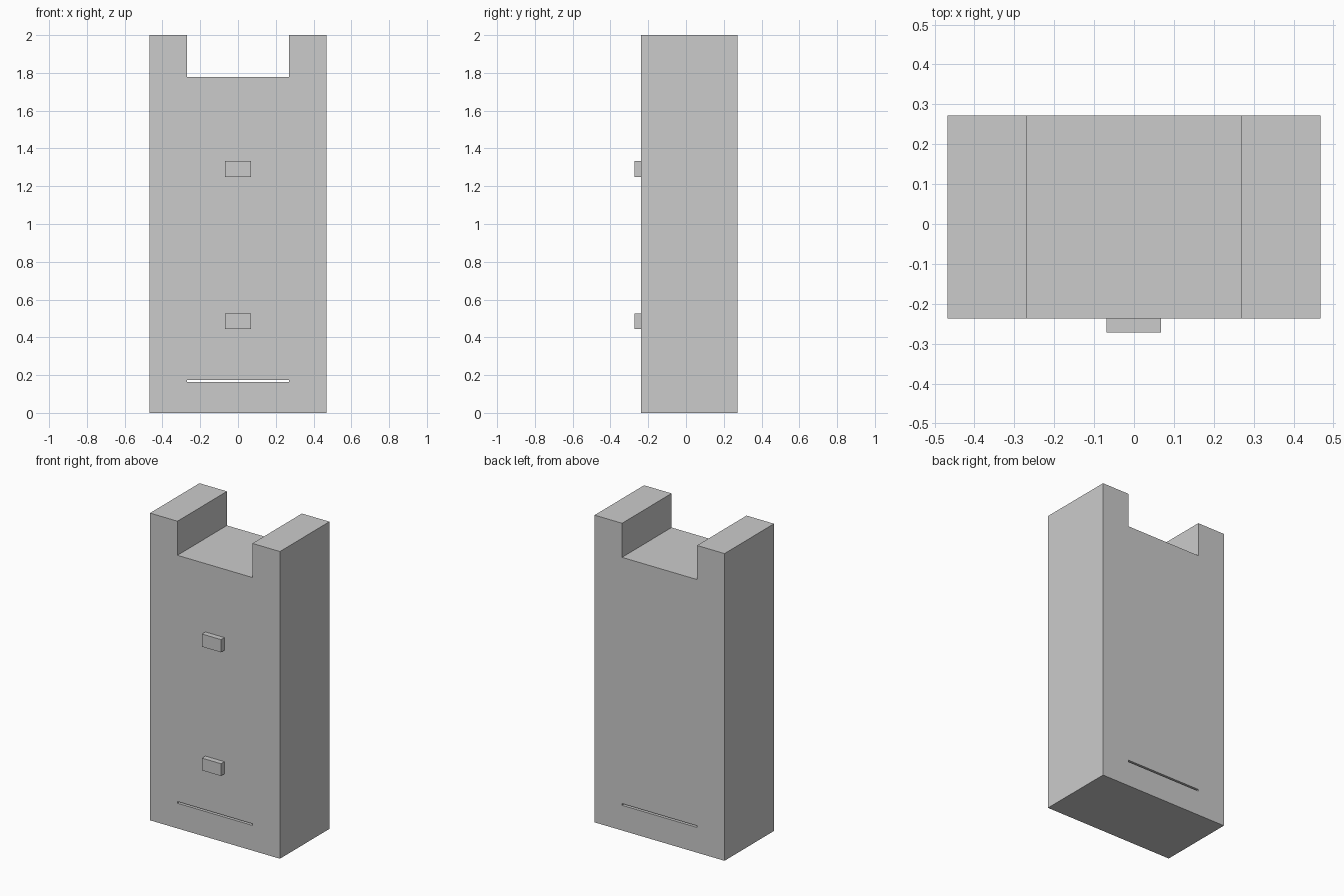
import bpy
import bmesh

if "Cube" in bpy.data.objects:
    bpy.data.objects.remove(bpy.data.objects["Cube"])

HALF_W, FRONT, BACK, HEIGHT = 0.468, -0.237, 0.272, 2.0
NOTCH_W, NOTCH_Z = 0.27, 1.778


def box(name, x0, x1, y0, y1, z0, z1):
    bpy.ops.mesh.primitive_cube_add(
        size=1, location=((x0 + x1) / 2, (y0 + y1) / 2, (z0 + z1) / 2))
    ob = bpy.context.object
    ob.name = name
    ob.scale = (x1 - x0, y1 - y0, z1 - z0)
    bpy.ops.object.transform_apply(location=False, rotation=False, scale=True)
    return ob


# Body: notched front outline, pushed back to full depth
half = [(HALF_W, 0), (HALF_W, HEIGHT), (NOTCH_W, HEIGHT), (NOTCH_W, NOTCH_Z)]
outline = half + [(-x, z) for x, z in reversed(half)]
bm = bmesh.new()
face = bm.faces.new([bm.verts.new((x, FRONT, z)) for x, z in outline])
ext = bmesh.ops.extrude_face_region(bm, geom=[face], use_keep_orig=True)
moved = [g for g in ext["geom"] if isinstance(g, bmesh.types.BMVert)]
bmesh.ops.translate(bm, verts=moved, vec=(0, BACK - FRONT, 0))
bmesh.ops.recalc_face_normals(bm, faces=bm.faces)
mesh = bpy.data.meshes.new("cabinet_body")
bm.to_mesh(mesh)
bm.free()
body = bpy.data.objects.new("cabinet_body", mesh)
bpy.context.collection.objects.link(body)

# Thin slot running right through the lower body
cutter = box("slot_cutter", -NOTCH_W, NOTCH_W, -0.5, 0.5, 0.164, 0.175)
slot = body.modifiers.new("slot", 'BOOLEAN')
slot.operation = 'DIFFERENCE'
slot.solver = 'EXACT'
slot.object = cutter
bpy.context.view_layer.objects.active = body
bpy.ops.object.modifier_apply(modifier=slot.name)
bpy.data.objects.remove(cutter)

# Handles on the front
for name, z0, z1 in (("lower_handle", 0.445, 0.525), ("upper_handle", 1.25, 1.333)):
    box(name, -0.069, 0.068, -0.272, FRONT, z0, z1)
